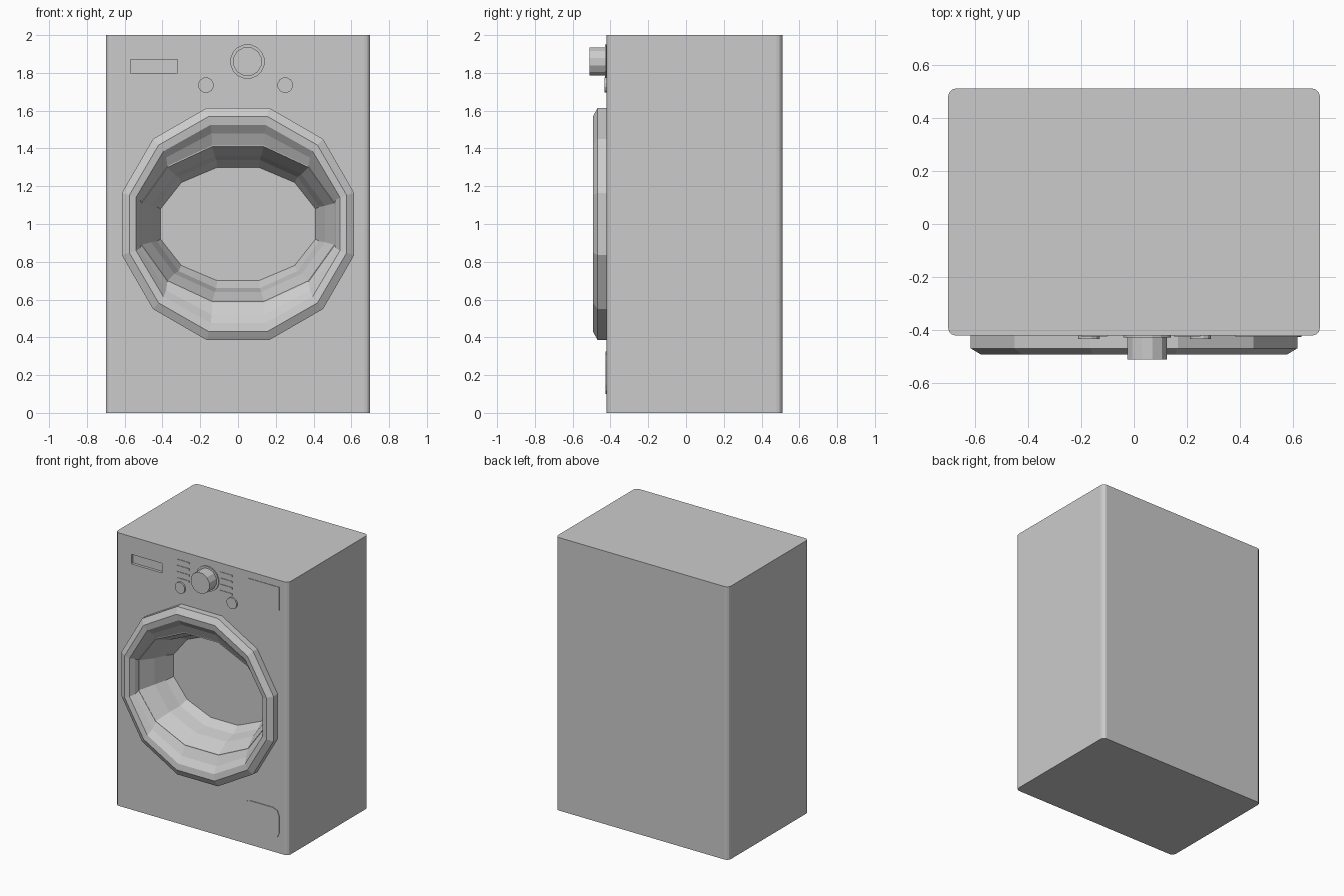
import bpy, bmesh
from math import cos, sin, pi

if "Cube" in bpy.data.objects:
    bpy.data.objects.remove(bpy.data.objects["Cube"])

FRONT, BACK, HALF_W, HEIGHT = -0.42, 0.51, 0.70, 2.0
GREY = (0.6, 0.6, 0.6, 1)
grey = bpy.data.materials.new("plain_grey")
grey.use_nodes = True
grey.diffuse_color = GREY
grey.node_tree.nodes["Principled BSDF"].inputs["Base Color"].default_value = GREY


def finish(name, bm):
    """Turn a bmesh into a named grey object."""
    bmesh.ops.recalc_face_normals(bm, faces=bm.faces)
    mesh = bpy.data.meshes.new(name)
    bm.to_mesh(mesh)
    bm.free()
    mesh.materials.append(grey)
    obj = bpy.data.objects.new(name, mesh)
    bpy.context.collection.objects.link(obj)
    return obj


def loft(name, levels, x=0, z=1, sides=12, caps=True):
    """Join polygon rings; each level is (half width, half height, y)."""
    bm = bmesh.new()
    k = 1 / cos(pi / sides)
    rings = []
    for rx, rz, y in levels:
        angles = [(i + 0.5) * 2 * pi / sides for i in range(sides)]
        rings.append([bm.verts.new((x + k * rx * cos(a), y, z + k * rz * sin(a)))
                      for a in angles])
    for a, b in zip(rings, rings[1:]):
        for i in range(sides):
            j = (i + 1) % sides
            bm.faces.new((a[i], a[j], b[j], b[i]))
    if caps:
        bm.faces.new(rings[0])
        bm.faces.new(rings[-1])
    return finish(name, bm)


def box(name, x0, x1, y0, y1, z0, z1, bevel=0, axis=1, segments=1):
    """Box whose edges along one axis may be rounded."""
    bm = bmesh.new()
    bmesh.ops.create_cube(bm, size=1)
    for v in bm.verts:
        v.co = ((x0 + x1) / 2 + v.co.x * (x1 - x0),
                (y0 + y1) / 2 + v.co.y * (y1 - y0),
                (z0 + z1) / 2 + v.co.z * (z1 - z0))
    if bevel:
        edges = [e for e in bm.edges
                 if abs(e.verts[0].co[axis] - e.verts[1].co[axis]) > 1e-4]
        bmesh.ops.bevel(bm, geom=edges, offset=bevel, segments=segments,
                        profile=0.5, affect='EDGES')
    return finish(name, bm)


def carve(target, cutter):
    """Subtract the cutter from the target and discard it."""
    cutter.hide_render = True
    mod = target.modifiers.new("carve", 'BOOLEAN')
    mod.operation, mod.solver, mod.object = 'DIFFERENCE', 'EXACT', cutter
    bpy.context.view_layer.objects.active = target
    bpy.ops.object.modifier_apply(modifier=mod.name)
    bpy.data.objects.remove(cutter)


# Cabinet with rounded upright edges, a stepped drum and a sunken tray
cabinet = box("cabinet", -HALF_W, HALF_W, FRONT, BACK, 0, HEIGHT,
              bevel=0.03, axis=2, segments=3)
carve(cabinet, loft("drum_cutter", [
    (0.51, 0.41, FRONT - 0.1), (0.51, 0.41, FRONT), (0.46, 0.36, FRONT + 0.11),
    (0.43, 0.34, FRONT + 0.2), (0.41, 0.30, FRONT + 0.26)]))
carve(cabinet, box("tray_cutter", -0.57, -0.32, FRONT - 0.1, FRONT + 0.02, 1.80, 1.87))

# Door ring around the opening
loft("door_ring", [
    (0.615, 0.615, FRONT + 0.003), (0.615, 0.615, -0.468), (0.575, 0.57, -0.492),
    (0.54, 0.525, -0.485), (0.52, 0.48, -0.45), (0.51, 0.41, FRONT + 0.003)],
    caps=False)

# Dial on its collar
loft("dial_collar", [(0.09, 0.09, FRONT + 0.01), (0.09, 0.09, FRONT - 0.008)],
     x=0.05, z=1.86, sides=16)
loft("dial", [(0.075, 0.075, FRONT), (0.075, 0.075, -0.51)], x=0.05, z=1.86)

# Round push buttons
for side, x in (("right", -0.17), ("left", 0.25)):
    loft(side + "_button", [(0.04, 0.04, FRONT + 0.01), (0.04, 0.04, FRONT - 0.012)],
         x=x, z=1.735)

# Programme marks on either side of the dial
for i in range(4):
    z = 1.795 + i * 0.045
    for side, x in (("right", -0.15), ("left", 0.20)):
        box(f"{side}_mark_{i + 1}", x - 0.05, x + 0.05, FRONT - 0.004, FRONT + 0.01,
            z - 0.006, z + 0.006)

# Display plate and filter hatch
box("display", 0.38, 0.63, FRONT - 0.004, FRONT + 0.01, 1.78, 1.95)
box("filter_hatch", 0.34, 0.63, FRONT - 0.005, FRONT + 0.01, 0.10, 0.325,
    bevel=0.05, segments=2)
